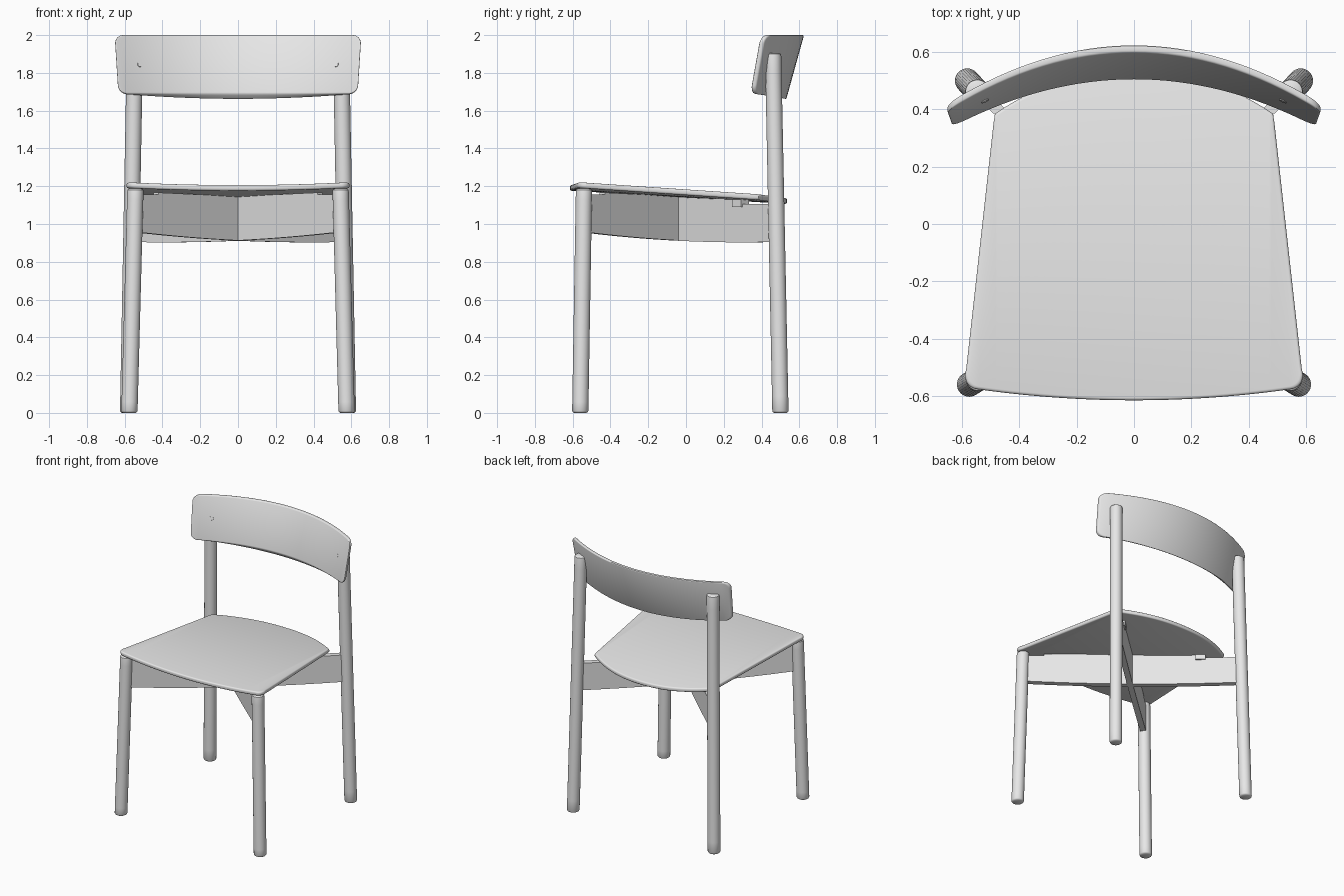
import bpy, bmesh, math
from mathutils import Vector

if "Cube" in bpy.data.objects:
    bpy.data.objects.remove(bpy.data.objects["Cube"], do_unlink=True)

grey = bpy.data.materials.new("light_grey")
grey.use_nodes = True
grey.diffuse_color = (0.8, 0.8, 0.8, 1)
grey.node_tree.nodes["Principled BSDF"].inputs["Base Color"].default_value = grey.diffuse_color


def finish(name, bm):
    bmesh.ops.remove_doubles(bm, verts=bm.verts, dist=1e-5)
    bmesh.ops.recalc_face_normals(bm, faces=bm.faces)
    mesh = bpy.data.meshes.new(name)
    bm.to_mesh(mesh)
    bm.free()
    mesh.materials.append(grey)
    ob = bpy.data.objects.new(name, mesh)
    bpy.context.collection.objects.link(ob)
    bpy.ops.object.select_all(action="DESELECT")
    ob.select_set(True)
    bpy.context.view_layer.objects.active = ob
    bpy.ops.object.shade_smooth_by_angle(angle=math.radians(40))
    return ob


def bridge(bm, a, b):
    for i in range(len(a)):
        j = (i + 1) % len(a)
        bm.faces.new((a[i], a[j], b[j], b[i]))


def slab(name, us, low, high, surf, layers):
    """Board whose outline runs between low(u) and high(u); layers are (inset, depth)."""
    outline = [(u, low(u)) for u in us] + [(u, high(u)) for u in reversed(us)]
    mids = [(min(p[k] for p in outline) + max(p[k] for p in outline)) / 2 for k in (0, 1)]
    half = [max(p[k] for p in outline) - mids[k] for k in (0, 1)]
    bm = bmesh.new()
    loops = []
    for inset, w in layers:
        pts = [[mids[k] + (p[k] - mids[k]) * (1 - inset / half[k]) for k in (0, 1)] for p in outline]
        loops.append([bm.verts.new(surf(u, v, w)) for u, v in pts])
    for a, b in zip(loops, loops[1:]):
        bridge(bm, a, b)
    n = len(outline)
    for loop in (loops[0], loops[-1]):
        for i in range(len(us) - 1):
            bm.faces.new((loop[i], loop[i + 1], loop[n - 2 - i], loop[n - 1 - i]))
    return finish(name, bm)


def rounded(thick, r):
    """Layers of a board with softly rounded edges."""
    arc = [(r * (1 - math.sin(a)), r * (1 - math.cos(a))) for a in (0, math.pi / 6, math.pi / 3, math.pi / 2)]
    return arc + [(i, thick - w) for i, w in reversed(arc)]


def corner(u, edge, r):
    """How far a rounded corner pulls an outline in at u."""
    d = max(0, abs(u) - (edge - r))
    return r - math.sqrt(max(0, r * r - d * d))


# Seat: tapered board with a bowed back edge and a slight dip
SEAT = 0.59


def seat_front(x):
    return -0.615 + 0.045 * (x / SEAT) ** 2 + corner(x, SEAT, 0.04)


def seat_back(x):
    bow = 0.535 - 0.15 * (abs(x) / 0.485) ** 2.2
    side = 0.37 - (abs(x) - 0.488) * 9
    return max(min(bow, side), seat_front(x) + 0.001)


def seat_surface(x, y, w):
    return (x, y, 1.187 - 0.061 * y - 0.018 * (1 - (x / SEAT) ** 2) - w)


inner = [i * 0.03 for i in range(16)]
outer = [0.465 + i * 0.005 for i in range(26)]
half_us = inner + outer
seat_us = [-x for x in reversed(half_us[1:])] + half_us
slab("seat", seat_us, seat_front, seat_back, seat_surface, rounded(0.03, 0.01))

# Backrest: curved, leaning board
BACK, TOP, BOTTOM = 0.653, 2.0, 1.69


def back_surface(u, z, w):
    drop = (TOP - z) / (TOP - BOTTOM)
    x = u * (1 - 0.03 * drop)
    sag = (0.205 - 0.04 * drop) * (u / BACK) ** 2
    under = w * 1.2 * drop * (1 - (u / BACK) ** 2)
    return (x, 0.598 - 0.095 * drop - sag + w, z - under)


half_us = [i * 0.04 for i in range(16)]
half_us += [BACK - 0.045 * (1 - math.sin(a * math.pi / 16)) for a in range(9)]
back_us = [-x for x in reversed(half_us[1:])] + half_us
slab("backrest", back_us,
     lambda u: BOTTOM + corner(u, BACK, 0.045),
     lambda u: TOP - corner(u, BACK, 0.045),
     back_surface, rounded(0.027, 0.007))


# Legs: splayed round posts, the rear pair trimmed against the backrest
def leg(name, foot, head, r=0.043, sides=32):
    foot, head = Vector(foot), Vector(head)
    length = head.z - foot.z
    heights = [0, 0.004, 0.01] + [0.01 + (length - 0.025) * i / 24 for i in range(1, 25)]
    heights += [length - 0.006, length]
    bm = bmesh.new()
    loops = []
    for h in heights:
        c = foot.lerp(head, h / length)
        end = min(h, length - h)
        rad = r - 0.01 * max(0, 1 - end / 0.01) ** 2
        loop = []
        for i in range(sides):
            a = math.tau * i / sides
            p = c + Vector((math.cos(a) * rad, math.sin(a) * rad, 0))
            if p.y > 0 and p.z > BOTTOM - 0.02:
                p.y = max(p.y, back_surface(p.x, p.z, 0.015)[1])
            loop.append(bm.verts.new(p))
        loops.append(loop)
    for a, b in zip(loops, loops[1:]):
        bridge(bm, a, b)
    bm.faces.new(loops[0])
    bm.faces.new(loops[-1])
    finish(name, bm)


for side, s in (("left", 1), ("right", -1)):
    leg("front_leg_" + side, (s * 0.575, -0.56, 0), (s * 0.543, -0.54, 1.187))
    leg("rear_leg_" + side, (s * 0.582, 0.5, 0), (s * 0.546, 0.461, 1.905))

    # Crossed braces from each front leg to the opposite rear leg
    start, end = Vector((s * 0.545, -0.545, 0)), Vector((-s * 0.565, 0.482, 0))
    along = end - start
    across = Vector((-along.y, along.x, 0)).normalized()

    def brace_low(t):
        return 0.957 - 0.13 * t + 0.078 * t * t

    def brace_high(t):
        if t < 0.1:
            return 1.155
        return 1.105 if t > 0.83 else 1.172 - 0.055 * t

    ts = sorted([i / 20 for i in range(21)] + [0.099, 0.831, 0.83])
    slab("brace_" + side, ts, brace_low, brace_high,
         lambda t, z, w: start + along * t + across * w + Vector((0, 0, z)),
         [(0, -0.02), (0, 0.02)])

    # Spacer block under the seat at the rear of each brace
    slab("spacer_" + side, [0.79, 0.835], lambda t: 1.09, lambda t: 1.135,
         lambda t, z, w: start + along * t + across * w + Vector((0, 0, z)),
         [(0, -0.03), (0, 0.03)])

    # Plug covering the fixing in the backrest
    bm = bmesh.new()
    bmesh.ops.create_cone(bm, cap_ends=True, segments=16, radius1=0.015, radius2=0.013, depth=0.008)
    plug = finish("plug_" + side, bm)
    plug.location = back_surface(s * 0.528, 1.845, 0.001)
    normal = Vector((-s * 0.45, -1, 0.25))
    plug.rotation_euler = normal.to_track_quat("Z", "Y").to_euler()
